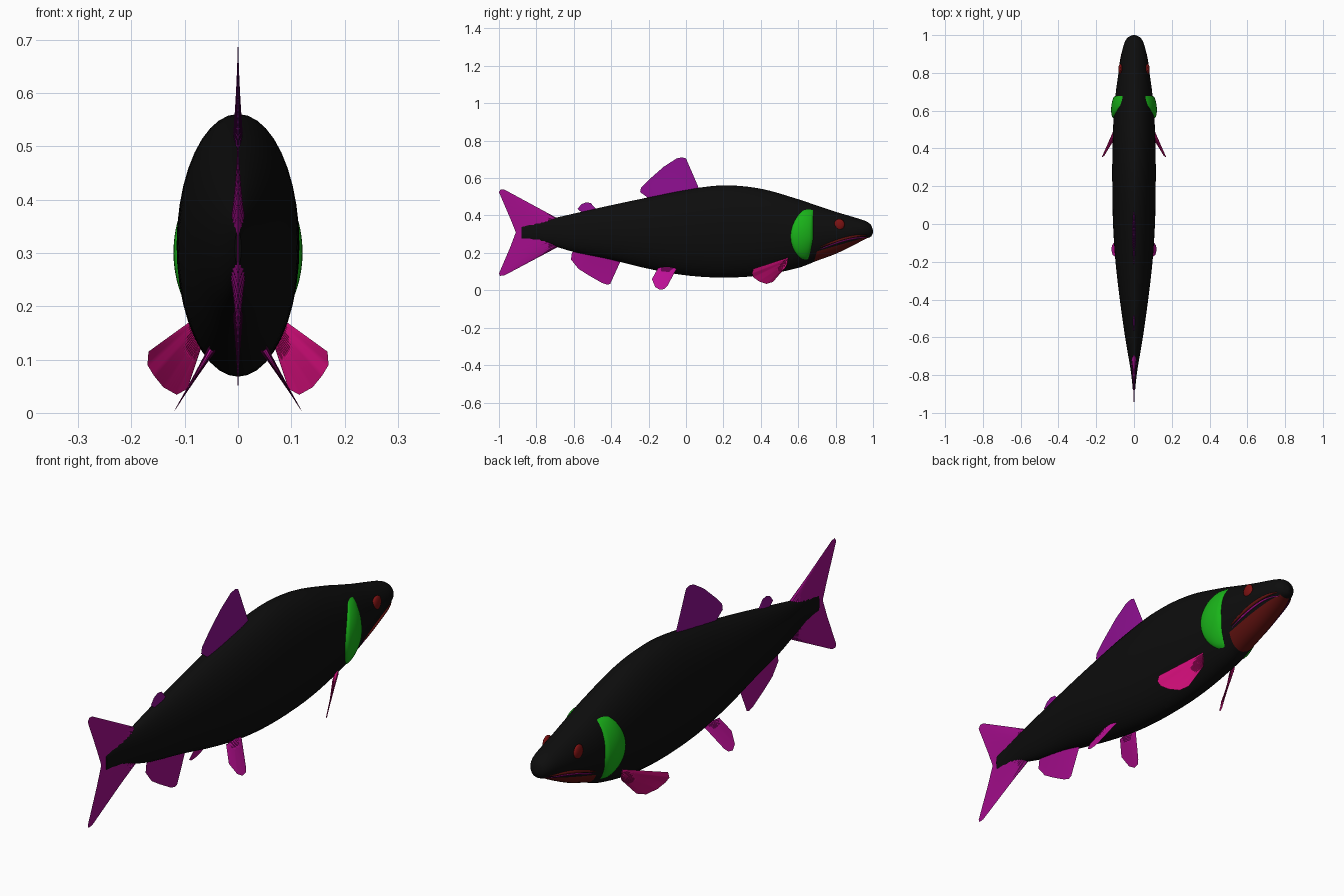
import bpy, bmesh, math
from mathutils import Vector

cube = bpy.data.objects.get("Cube")
if cube:
    bpy.data.objects.remove(cube)


def material(name, r, g, b):
    m = bpy.data.materials.new(name)
    m.use_nodes = True
    m.diffuse_color = (r, g, b, 1)
    bsdf = m.node_tree.nodes["Principled BSDF"]
    bsdf.inputs["Base Color"].default_value = (r, g, b, 1)
    bsdf.inputs["Roughness"].default_value = 0.7
    return m


black = material("body black", 0.004, 0.004, 0.004)
jaw_red = material("jaw dark red", 0.12, 0.006, 0.005)
eye_red = material("eye red", 0.2, 0.006, 0.006)
green = material("gill green", 0.01, 0.45, 0.01)
violet = material("dorsal violet", 0.27, 0.005, 0.28)
purple = material("tail purple", 0.37, 0.004, 0.26)
pink = material("pelvic pink", 0.5, 0.005, 0.3)
magenta = material("pectoral magenta", 0.6, 0.004, 0.18)


def finish(name, bm, mats, angle=40):
    bmesh.ops.remove_doubles(bm, verts=bm.verts, dist=0.0002)
    bmesh.ops.recalc_face_normals(bm, faces=bm.faces)
    mesh = bpy.data.meshes.new(name)
    bm.to_mesh(mesh)
    bm.free()
    ob = bpy.data.objects.new(name, mesh)
    bpy.context.collection.objects.link(ob)
    for m in mats:
        mesh.materials.append(m)
    bpy.ops.object.select_all(action="DESELECT")
    ob.select_set(True)
    bpy.context.view_layer.objects.active = ob
    bpy.ops.object.shade_smooth_by_angle(angle=math.radians(angle))
    return ob


def skin(bm, rows, closed=False):
    rows = [[bm.verts.new(p) for p in row] for row in rows]
    n = len(rows[0])
    for a, b in zip(rows, rows[1:]):
        for i in range(n if closed else n - 1):
            j = (i + 1) % n
            bm.faces.new((a[i], a[j], b[j], b[i]))
    return rows


# Body stations: y, top, bottom, half width
STATIONS = [
    (-.88, .342, .275, .006), (-.8, .365, .263, .014), (-.7, .387, .235, .03),
    (-.6, .41, .205, .047), (-.4, .455, .163, .075), (-.2, .497, .115, .098),
    (0, .537, .08, .111), (.2, .561, .068, .115), (.4, .543, .08, .114),
    (.6, .487, .12, .106), (.7, .453, .158, .096), (.8, .42, .195, .082),
    (.9, .39, .243, .066), (.96, .37, .275, .05), (.99, .348, .288, .03),
    (1, .32, .306, .006)]


def section(y):
    """Smoothly interpolated (top, bottom, half width) at y."""
    S = STATIONS
    y = min(max(y, S[0][0]), S[-1][0])
    i = max(k for k in range(len(S) - 1) if S[k][0] <= y)
    h = S[i + 1][0] - S[i][0]
    t = (y - S[i][0]) / h

    def slope(k, c):
        a, b = S[max(k - 1, 0)], S[min(k + 1, len(S) - 1)]
        return (b[c] - a[c]) / (b[0] - a[0])

    out = []
    for c in (1, 2, 3):
        p, q = S[i][c], S[i + 1][c]
        m, n = slope(i, c) * h, slope(i + 1, c) * h
        out.append(p + m * t + (3 * (q - p) - 2 * m - n) * t * t
                   + (2 * (p - q) + m + n) * t ** 3)
    return out


def side_x(y, z):
    """Half width of the body at a point of its side."""
    top, bottom, w = section(y)
    k = (2 * z - top - bottom) / (top - bottom)
    return w * math.sqrt(max(0, 1 - k * k))


# Body with the lower jaw cut in along two planes
bm = bmesh.new()
rings = []
for i in range(73):
    y = -.88 + 1.88 * math.sin(math.pi / 2 * i / 72)
    top, bottom, w = section(y)
    rings.append([(w * math.cos(a), y, (top + bottom) / 2 + (top - bottom) / 2 * math.sin(a))
                  for a in (math.tau * k / 40 for k in range(40))])
rings = skin(bm, rings, closed=True)
bm.faces.new(rings[0])
bm.faces.new(rings[-1])
jaw_planes = [(Vector((0, .7, .208)), Vector((0, -.077, .265)).normalized()),
              (Vector((0, .7, .208)), Vector((0, -.07, .02)).normalized())]
for co, no in jaw_planes:
    bmesh.ops.bisect_plane(bm, geom=bm.verts[:] + bm.edges[:] + bm.faces[:],
                           plane_co=co, plane_no=no, dist=0.0001)
for f in bm.faces:
    c = f.calc_center_median()
    f.material_index = int(c.y < .972 and all((c - co).dot(no) < 0 for co, no in jaw_planes))
finish("body", bm, [black, jaw_red])


# Fins: thin lens shapes from a root edge to a tip outline, with raised rays
def fin(name, root, tip, thick, mat, side=1):
    a, b = (Vector(p) for p in root)
    tip = [Vector(p) for p in tip]
    lengths = [(q - p).length for p, q in zip(tip, tip[1:])]
    total, run, outline = sum(lengths), 0, []
    for p, q, d in zip(tip, tip[1:], lengths):
        steps = max(2, round(40 * d / total))
        outline += [((run + d * k / steps) / total, p.lerp(q, k / steps)) for k in range(steps)]
        run += d
    outline.append((1, tip[-1]))
    normal = (b - a).cross(sum(tip, Vector()) / len(tip) - a).normalized()
    bm = bmesh.new()
    for face in (1, -1):
        rows = []
        for r in range(11):
            v = r / 10
            row = []
            for k, (u, p) in enumerate(outline):
                t = thick * (1 - v) ** 1.2 * max(0, math.sin(math.pi * u)) ** .5
                t *= 1 + .1 * (-1) ** k
                co = a.lerp(b, u).lerp(p, v) + normal * t * face
                row.append((co.x * side, co.y, co.z))
            rows.append(row)
        skin(bm, rows)
    finish(name, bm, [mat])


def flat(*points):
    return [(0, y, z) for y, z in points]


fin("dorsal_fin", flat((.08, .52), (-.17, .47)),
    flat((0, .705), (-.02, .711), (-.05, .705), (-.12, .66), (-.2, .59), (-.24, .55), (-.245, .525)),
    .01, violet)
fin("adipose_fin", flat((-.47, .42), (-.54, .4)),
    flat((-.49, .445), (-.51, .467), (-.535, .47), (-.56, .46), (-.58, .435), (-.57, .427)),
    .008, violet)
fin("anal_fin", flat((-.33, .2), (-.58, .235)),
    flat((-.405, .035), (-.42, .03), (-.45, .04), (-.52, .08), (-.575, .115), (-.615, .165), (-.61, .2)),
    .012, purple)
fin("tail_fin", flat((-.66, .37), (-.66, .245)),
    flat((-.97, .538), (-.99, .54), (-1, .525), (-.94, .385), (-.91, .31), (-.94, .23),
         (-1, .09), (-.995, .077), (-.97, .08)),
    .02, purple)

for side, label in ((1, "left"), (-1, "right")):
    fin(label + "_pelvic_fin", [(.045, -.045, .125), (.05, -.15, .118)],
        [(.107, -.1, .022), (.117, -.115, .007), (.12, -.14, .003), (.112, -.165, .018), (.085, -.182, .06)],
        .007, pink, side)
    fin(label + "_pectoral_fin", [(.085, .545, .175), (.07, .53, .12)],
        [(.168, .36, .115), (.17, .353, .09), (.158, .36, .07), (.14, .39, .048),
         (.115, .43, .034), (.095, .465, .045)],
        .007, magenta, side)

    # Gill cover: crescent pillow on the cheek
    bm = bmesh.new()
    rows = []
    for r in range(25):
        v = r / 24
        z = .158 + .28 * v
        back = .645 - .09 * math.sin(math.pi * v ** .9) ** .6
        front = .65 + .033 * min(1, v / .4) ** .7
        row = []
        for c in range(13):
            u = c / 12
            y = back + (front - back) * u
            puff = .022 * (math.sin(math.pi * u) * math.sin(math.pi * v)) ** .35 if 0 < u < 1 and 0 < v < 1 else 0
            row.append((side * (side_x(y, z) - .006 + puff), y, z))
        rows.append(row)
    skin(bm, rows)
    finish(label + "_gill_cover", bm, [green], 60)

    # Eye
    bm = bmesh.new()
    bmesh.ops.create_uvsphere(bm, u_segments=20, v_segments=12, radius=.028)
    bmesh.ops.scale(bm, vec=(.4, 1, 1.08), verts=bm.verts)
    bmesh.ops.translate(bm, vec=(side * (side_x(.82, .35) - .001), .82, .352), verts=bm.verts)
    finish(label + "_eye", bm, [eye_red], 60)

    # Lip and mouth lining: slim tubes following the head
    for part, drop, radius, mat in (("lip", 0, .007, jaw_red), ("mouth_lining", .011, .004, purple)):
        bm = bmesh.new()
        rows = []
        for i in range(21):
            t = i / 20
            y = .72 + .245 * t
            z = .232 + .062 * math.sin(math.pi / 2 * t) - drop
            rad = radius * max(.05, math.sin(math.pi * t)) ** .4
            rows.append([(side * (side_x(y, z) + rad * math.cos(a)), y, z + rad * math.sin(a))
                         for a in (math.tau * k / 10 for k in range(10))])
        rows = skin(bm, rows, closed=True)
        bm.faces.new(rows[0])
        bm.faces.new(rows[-1])
        finish(label + "_" + part, bm, [mat], 60)
